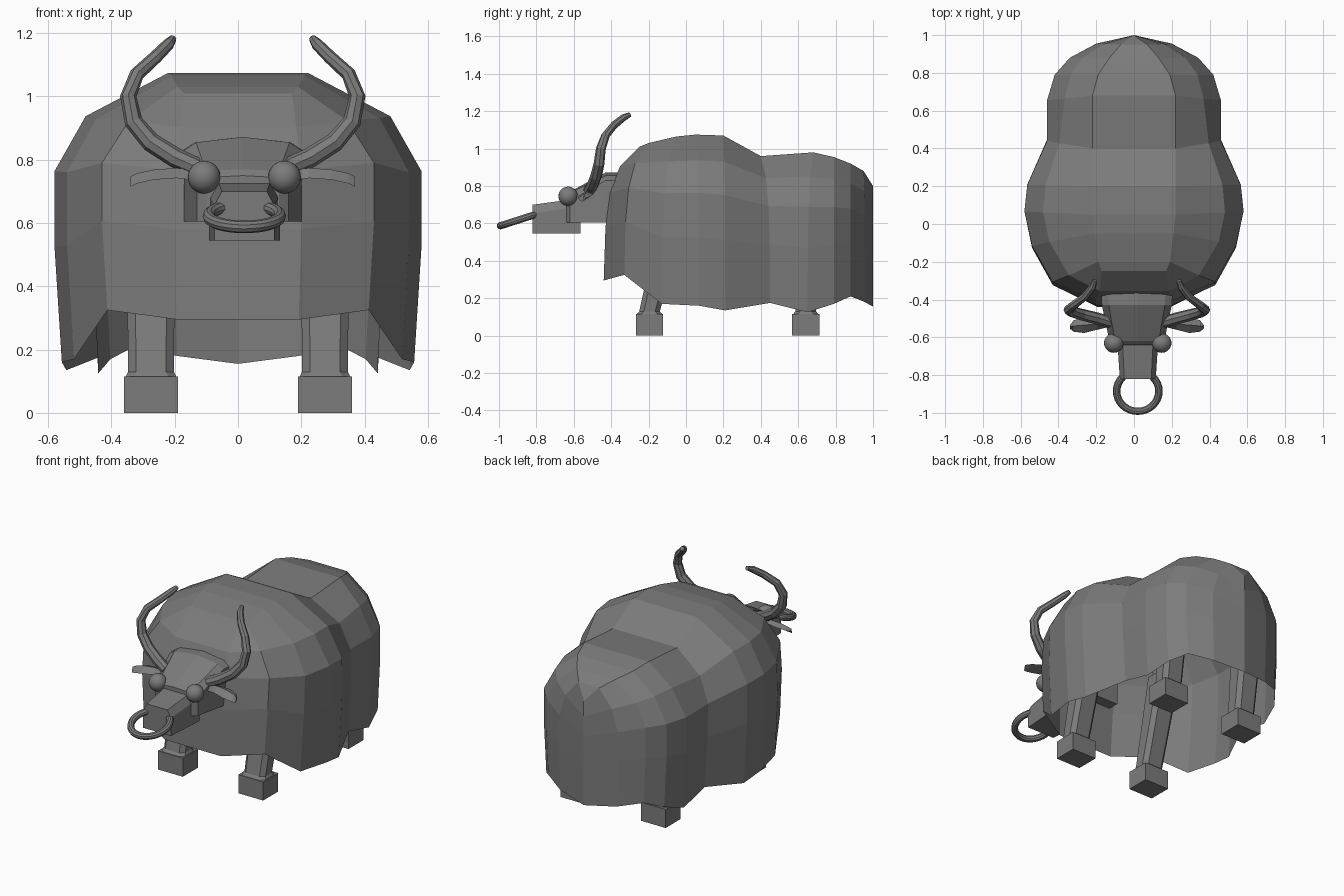
import bpy, bmesh, math
from mathutils import Vector, Matrix

cube = bpy.data.objects.get("Cube")
if cube:
    bpy.data.objects.remove(cube, do_unlink=True)

grey = bpy.data.materials.new("hide_grey")
grey.use_nodes = True
COLOR = (0.2, 0.2, 0.2, 1)
grey.diffuse_color = COLOR
grey.node_tree.nodes["Principled BSDF"].inputs["Base Color"].default_value = COLOR

HEAD_X = 0.015  # the head sits slightly off the body axis


def finish(name, bm, smooth=False):
    bmesh.ops.remove_doubles(bm, verts=bm.verts, dist=0.0005)
    bmesh.ops.recalc_face_normals(bm, faces=bm.faces)
    for f in bm.faces:
        f.smooth = smooth
    mesh = bpy.data.meshes.new(name)
    bm.to_mesh(mesh)
    bm.free()
    mesh.materials.append(grey)
    ob = bpy.data.objects.new(name, mesh)
    bpy.context.collection.objects.link(ob)
    return ob


def loft(bm, rings, closed=True, caps=True):
    """Skin a list of equally long point rings."""
    rows = [[bm.verts.new(p) for p in ring] for ring in rings]
    n = len(rows[0])
    for a, b in zip(rows, rows[1:]):
        for i in range(n if closed else n - 1):
            j = (i + 1) % n
            bm.faces.new((a[i], a[j], b[j], b[i]))
    if caps:
        bm.faces.new(rows[0])
        bm.faces.new(rows[-1])
    return rows


# Shaggy coat: open-bottomed shell lofted along y
# (hem y, hem z, half width, top y, top z, top half width, shoulder ratio)
stations = [
    (-0.44, 0.295, 0.20, -0.25, 1.01, 0.17, 0.92),
    (-0.33, 0.325, 0.43, -0.20, 1.03, 0.19, 0.80),
    (-0.13, 0.17, 0.54, -0.05, 1.065, 0.21, 0.83),
    (0.07, 0.16, 0.58, 0.05, 1.075, 0.22, 0.83),
    (0.21, 0.135, 0.565, 0.20, 1.07, 0.22, 0.83),
    (0.45, 0.175, 0.46, 0.40, 0.96, 0.22, 0.86),
    (0.65, 0.125, 0.46, 0.68, 0.98, 0.22, 0.80),
    (0.79, 0.17, 0.42, 0.79, 0.955, 0.19, 0.80),
    (0.88, 0.21, 0.34, 0.88, 0.92, 0.13, 0.80),
    (0.955, 0.18, 0.20, 0.95, 0.88, 0.07, 0.80),
    (1.0, 0.155, 0.0, 1.0, 0.80, 0.0, 0.80),
]
bm = bmesh.new()
rings = []
for y0, z0, w, y1, z1, t, s in stations:
    h = z1 - z0
    shift = y1 - y0
    half = [
        (w * 0.96, y0, z0),
        (w, y0 + shift * 0.05, z0 + h * 0.40),
        (w, y0 + shift * 0.18, z0 + h * 0.66),
        (w * s, y0 + shift * 0.45, z0 + h * 0.85),
        (t, y1, z1),
    ]
    rings.append([(-x, y, z) for x, y, z in half] + half[::-1])
rows = loft(bm, rings, closed=False, caps=False)
front = rows[0]
for i in range(4):  # chest panel
    bm.faces.new((front[i], front[i + 1], front[8 - i], front[9 - i]))
finish("coat", bm)


def chamfered_ring(cx, cy, z, rx, ry, cut=0.025):
    pts = []
    for sx, sy, flip in ((1, 1, 0), (-1, 1, 1), (-1, -1, 0), (1, -1, 1)):
        corner = [(cx + sx * rx, cy + sy * (ry - cut), z),
                  (cx + sx * (rx - cut), cy + sy * ry, z)]
        pts += corner[::-1] if flip else corner
    return pts


def box(name, lo, hi):
    bm = bmesh.new()
    size = Vector(hi) - Vector(lo)
    mid = (Vector(hi) + Vector(lo)) / 2
    bmesh.ops.create_cube(bm, size=1, matrix=Matrix.Translation(mid) @ Matrix.Diagonal((*size, 1)))
    return finish(name, bm)


# Legs and hooves
for label, y, top_y in (("front", -0.195, -0.06), ("back", 0.64, 0.70)):
    for side, s in (("left", 1), ("right", -1)):
        x = s * 0.275
        box(f"{label}_{side}_hoof", (x - 0.085, y - 0.073, 0), (x + 0.085, y + 0.073, 0.115))
        bm = bmesh.new()
        loft(bm, [chamfered_ring(x, y, 0.115, 0.08, 0.068),
                  chamfered_ring(x, y, 0.13, 0.072, 0.055),
                  chamfered_ring(x, top_y, 0.68, 0.078, 0.07)])
        finish(f"{label}_{side}_leg", bm)

# Skull: sloping forehead with an arched poll
bm = bmesh.new()
loft(bm, [[(HEAD_X + x * w, y, z) for x, z in
           ((-1, 0.605), (-1, side), (-0.8, top), (0, mid), (0.8, top), (1, side), (1, 0.605))]
          for y, w, side, top, mid in ((-0.64, 0.115, 0.70, 0.745, 0.75),
                                       (-0.62, 0.145, 0.72, 0.765, 0.77),
                                       (-0.43, 0.185, 0.83, 0.855, 0.872),
                                       (-0.36, 0.19, 0.83, 0.855, 0.872))])
finish("skull", bm)

# Muzzle
bm = bmesh.new()
loft(bm, [[(HEAD_X + 0.005 + x * w, y, z) for x, z in
           ((-1, 0.545), (-1, top - 0.045), (-0.75, top), (0.75, top), (1, top - 0.045), (1, 0.545))]
          for y, w, top in ((-0.82, 0.095, 0.70), (-0.565, 0.112, 0.735))])
finish("muzzle", bm)

# Nose ring
bpy.ops.mesh.primitive_torus_add(major_segments=32, minor_segments=10, major_radius=0.112,
                                 minor_radius=0.02, location=(HEAD_X + 0.005, -0.885, 0.622),
                                 rotation=(0.31, 0, 0))
ring = bpy.context.object
ring.name = "nose_ring"
ring.data.materials.append(grey)
bpy.ops.object.shade_smooth_by_angle()

horn_path = [(0.14, -0.52, 0.775, 0.030), (0.21, -0.50, 0.805, 0.032), (0.29, -0.48, 0.855, 0.031),
             (0.345, -0.465, 0.92, 0.029), (0.362, -0.455, 1.0, 0.026), (0.335, -0.43, 1.07, 0.023),
             (0.275, -0.385, 1.125, 0.021), (0.235, -0.335, 1.165, 0.019), (0.222, -0.30, 1.182, 0.013)]

for side, s in (("left", 1), ("right", -1)):
    # Eyes
    bm = bmesh.new()
    bmesh.ops.create_uvsphere(bm, u_segments=20, v_segments=12, radius=0.052,
                              matrix=Matrix.Translation((HEAD_X + 0.005 + s * 0.127, -0.63, 0.745)))
    finish(f"{side}_eye", bm, smooth=True)

    # Horns: eight-sided tapering sweep
    pts = [Vector((HEAD_X + s * x, y, z)) for x, y, z, r in horn_path]
    rings = []
    for i, p in enumerate(pts):
        tangent = (pts[min(i + 1, len(pts) - 1)] - pts[max(i - 1, 0)]).normalized()
        u = tangent.cross(Vector((0, 1, 0))).normalized()
        v = tangent.cross(u)
        rings.append([p + (u * math.cos(a) + v * math.sin(a)) * horn_path[i][3]
                      for a in (k * math.pi / 4 for k in range(8))])
    bm = bmesh.new()
    loft(bm, rings)
    finish(f"{side}_horn", bm)

    # Ears: thin folded leaves
    bm = bmesh.new()
    loft(bm, [[(HEAD_X + s * x, y - d, z - 0.02), (HEAD_X + s * x, y, z + 0.012),
               (HEAD_X + s * x, y + d, z), (HEAD_X + s * x, y, z - 0.012)]
              for x, y, z, d in ((0.15, -0.53, 0.755, 0.015), (0.21, -0.53, 0.762, 0.03),
                                 (0.28, -0.535, 0.757, 0.042), (0.335, -0.54, 0.745, 0.03),
                                 (0.355, -0.545, 0.735, 0.008))])
    finish(f"{side}_ear", bm)
